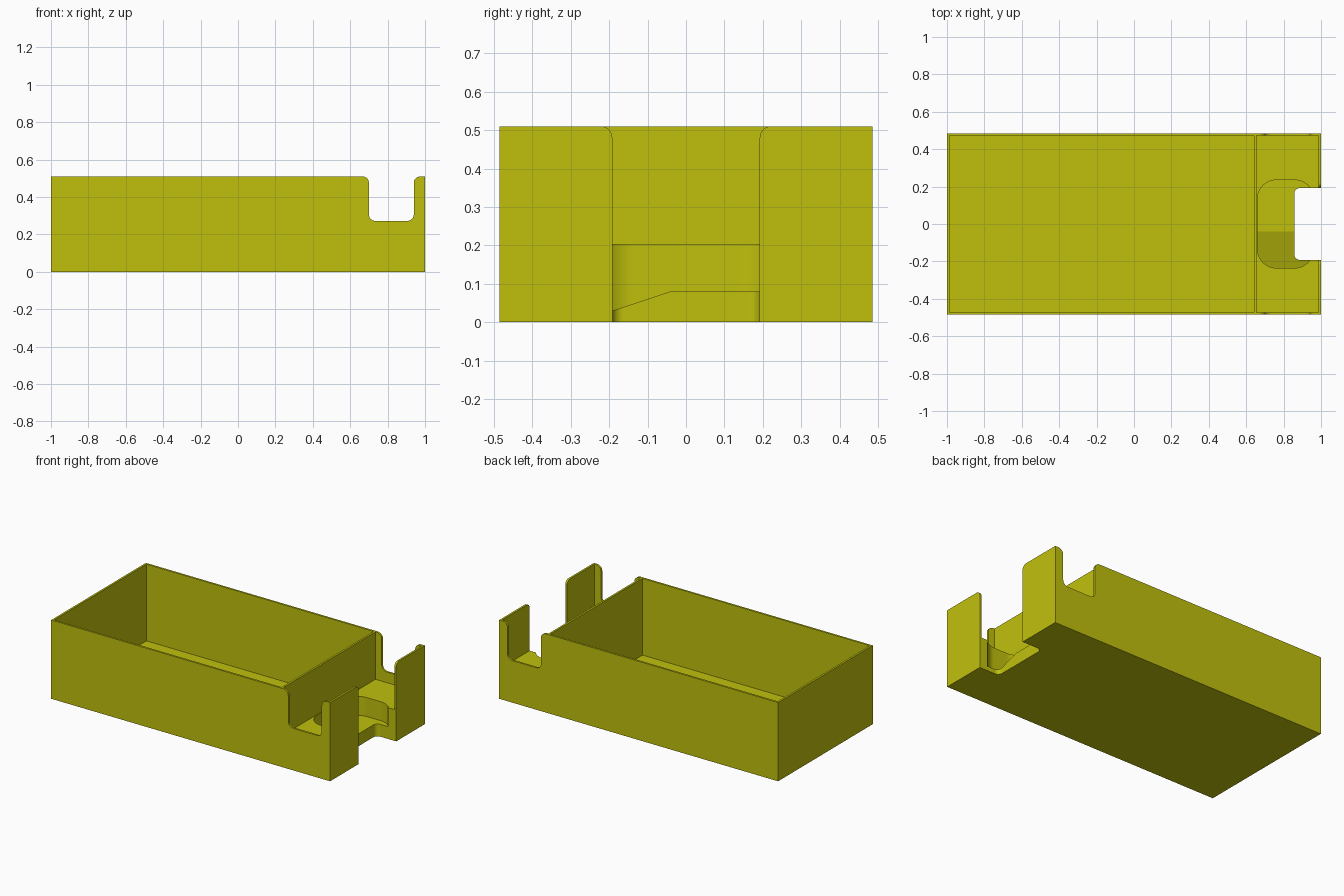
import bpy, bmesh, math
from mathutils import Vector

if "Cube" in bpy.data.objects:
    bpy.data.objects.remove(bpy.data.objects["Cube"])

L, W, H, T = 2.0, 0.97, 0.51, 0.013      # outer size and wall thickness
PART_A, PART_B = 0.642, 0.655            # divider wall
SHELF = 0.203                            # raised floor of the small bay

mat = bpy.data.materials.new("olive_yellow")
mat.diffuse_color = (0.53, 0.53, 0.004, 1)
mat.use_nodes = True
mat.node_tree.nodes["Principled BSDF"].inputs["Base Color"].default_value = mat.diffuse_color


def fillet(corners, seg=10):
    """Outline from (u, v, radius) corners, rounding those with a radius."""
    out, n = [], len(corners)
    for i, (u, v, r) in enumerate(corners):
        p = Vector((u, v))
        if r == 0:
            out.append(p)
            continue
        a = (Vector(corners[i - 1][:2]) - p).normalized()
        b = (Vector(corners[(i + 1) % n][:2]) - p).normalized()
        c = p + (a + b) * r              # right-angled corners
        for k in range(seg + 1):
            t = k / seg * math.pi / 2
            out.append(c - b * r * math.cos(t) - a * r * math.sin(t))
    return out


def prism(name, outline, axis, lo, hi, shape=None):
    """Extrude a 2D outline along an axis."""
    place = {"x": lambda p, d: (d, p[0], p[1]),
             "y": lambda p, d: (p[0], d, p[1]),
             "z": lambda p, d: (p[0], p[1], d)}[axis]
    bm = bmesh.new()
    face = bm.faces.new([bm.verts.new(place(p, lo)) for p in outline])
    ext = bmesh.ops.extrude_face_region(bm, geom=[face])
    move = Vector(place((0, 0), hi - lo))
    for v in ext["geom"]:
        if isinstance(v, bmesh.types.BMVert):
            v.co += move
    bmesh.ops.remove_doubles(bm, verts=bm.verts, dist=1e-5)
    if shape:
        shape(bm)
    bmesh.ops.recalc_face_normals(bm, faces=bm.faces)
    me = bpy.data.meshes.new(name)
    bm.to_mesh(me)
    bm.free()
    me.materials.append(mat)
    ob = bpy.data.objects.new(name, me)
    bpy.context.collection.objects.link(ob)
    return ob


def rect(u0, u1, v0, v1, r=0):
    return fillet([(u0, v0, r), (u1, v0, r), (u1, v1, r), (u0, v1, r)])


def slot(u0, u1, bottom, r_top, r_low):
    """Open-topped slot with flared rim and rounded lower corners."""
    return fillet([(u0 - r_top, H + 0.1, 0), (u0 - r_top, H, 0), (u0, H, r_top),
                   (u0, bottom, r_low), (u1, bottom, r_low),
                   (u1, H, r_top), (u1 + r_top, H, 0), (u1 + r_top, H + 0.1, 0)])


def ramp(bm):
    """Pocket floor: level, then sloping down towards the front."""
    bmesh.ops.bisect_plane(bm, geom=bm.verts[:] + bm.edges[:] + bm.faces[:],
                           plane_co=(0, -0.04, 0), plane_no=(0, 1, 0))
    for v in bm.verts:
        if v.co.z < 0.1 and v.co.y < -0.04:
            v.co.z += (v.co.y + 0.04) / 3


box = prism("open_box", rect(-L / 2, L / 2, -W / 2, W / 2), "z", 0, H)
iy = W / 2 - T
cutters = [
    prism("main_cavity", rect(-1 + T, PART_A, -iy, iy), "z", T, 0.7),
    prism("bay_cavity", rect(PART_B, 1 - T, -iy, iy), "z", SHELF, 0.7),
    prism("scoop_pocket", rect(0.66, 0.96, -0.235, 0.235, 0.1), "z", 0.08, 0.3, ramp),
    prism("side_notches", slot(0.70, 0.94, 0.272, 0.035, 0.035), "y", -0.6, 0.6),
    prism("floor_notch", fillet([(0.857, -0.192, 0.03), (1.1, -0.192, 0),
                                 (1.1, 0.192, 0), (0.857, 0.192, 0.03)]), "z", -0.1, 0.3),
    prism("end_gap", slot(-0.192, 0.192, 0.1, 0.03, 0), "x", 0.975, 1.1),
]

# carve the box
bpy.context.view_layer.objects.active = box
box.select_set(True)
for c in cutters:
    c.hide_render = True
    m = box.modifiers.new(c.name, "BOOLEAN")
    m.operation, m.solver, m.object = "DIFFERENCE", "EXACT", c
    bpy.ops.object.modifier_apply(modifier=m.name)
    bpy.data.objects.remove(c)

# smooth fillets with crisp edges
bpy.ops.object.shade_smooth_by_angle(angle=math.radians(15))
wn = box.modifiers.new("weighted_normals", "WEIGHTED_NORMAL")
wn.keep_sharp = True
